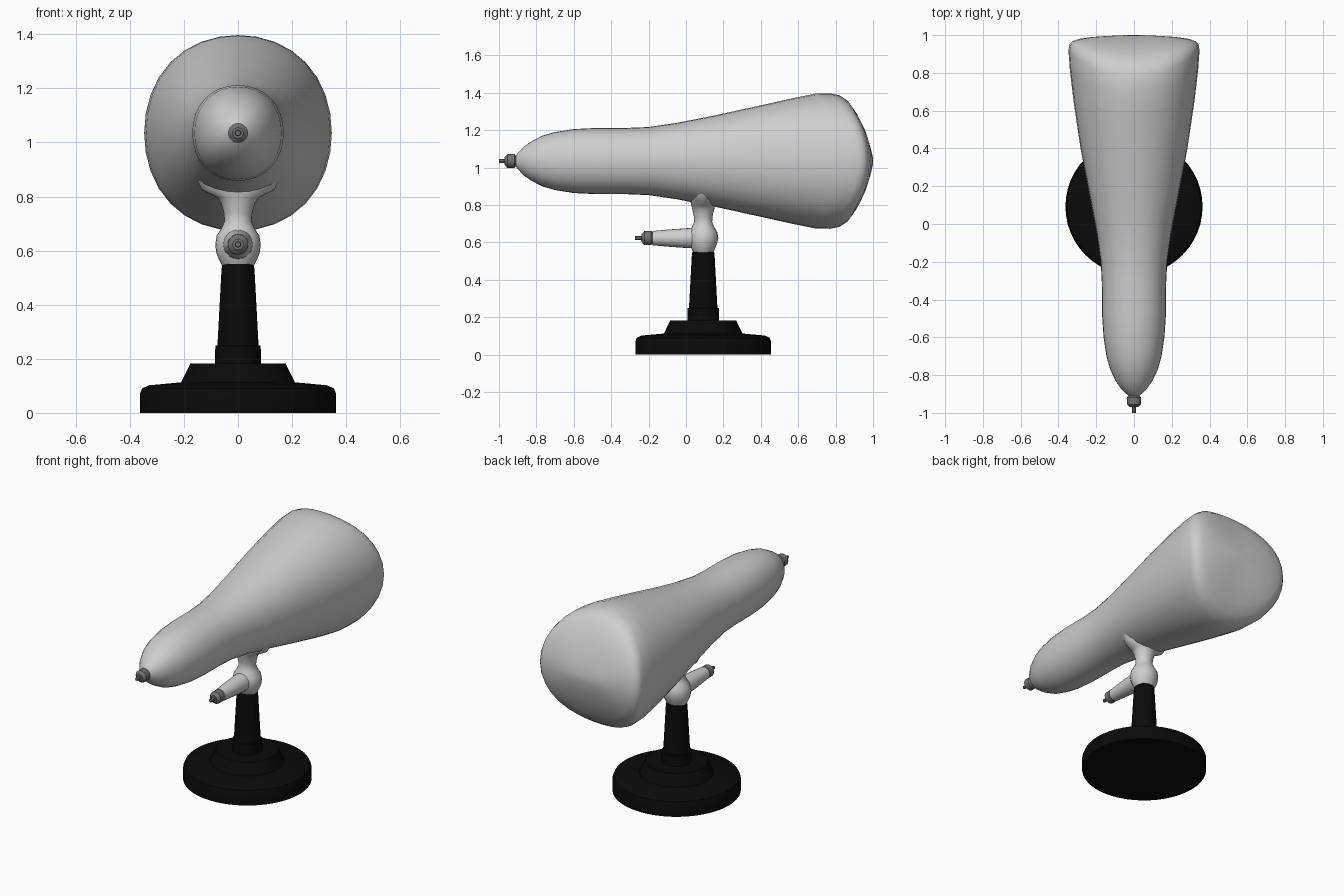
import bpy, bmesh, math

if "Cube" in bpy.data.objects:
    bpy.data.objects.remove(bpy.data.objects["Cube"])

CY = 0.092   # stand axis position in y
CZ = 1.035   # body axis height
HZ = 0.623   # ball joint height


def material(name, r, g, b):
    m = bpy.data.materials.new(name)
    m.diffuse_color = (r, g, b, 1)
    m.use_nodes = True
    m.node_tree.nodes["Principled BSDF"].inputs["Base Color"].default_value = m.diffuse_color
    return m


GREY = material("light grey", 0.62, 0.62, 0.62)
DARK = material("mid grey", 0.17, 0.17, 0.17)
BLACK = material("black", 0.003, 0.003, 0.003)


def loft(name, rings, mat, angle=35):
    """Skin a list of point rings and close both ends."""
    bm = bmesh.new()
    vr = [[bm.verts.new(p) for p in ring] for ring in rings]
    n = len(vr[0])
    for a, b in zip(vr, vr[1:]):
        for i in range(n):
            j = (i + 1) % n
            bm.faces.new((a[i], a[j], b[j], b[i]))
    bm.faces.new(vr[0])
    bm.faces.new(vr[-1])
    bmesh.ops.recalc_face_normals(bm, faces=bm.faces)
    me = bpy.data.meshes.new(name)
    bm.to_mesh(me)
    bm.free()
    for p in me.polygons:
        p.use_smooth = True
    me.set_sharp_from_angle(angle=math.radians(angle))
    me.materials.append(mat)
    ob = bpy.data.objects.new(name, me)
    bpy.context.collection.objects.link(ob)
    return ob


def angles(n):
    return [2 * math.pi * i / n for i in range(n)]


def upright(name, prof, mat, n=32, angle=35):
    """Profile of (z, rx, ry) about the stand axis."""
    return loft(name, [[(rx * math.cos(t), CY + ry * math.sin(t), z) for t in angles(n)]
                       for z, rx, ry in prof], mat, angle)


def forward(name, prof, z, mat, n=20, angle=35):
    """Profile of (y, r) about a horizontal axis at height z."""
    return loft(name, [[(r * math.cos(t), y, z + r * math.sin(t)) for t in angles(n)]
                       for y, r in prof], mat, angle)


# Weighted base and column
base = [(0, .363), (.07, .363), (.09, .355), (.102, .33), (.113, .21), (.183, .176)]
upright("base", [(z, r, r) for z, r in base], BLACK, 48)
column = [(.15, .085), (.248, .084), (.25, .076), (.53, .061), (.55, .058)]
upright("column", [(z, r, r) for z, r in column], BLACK)

# Ball joint and neck flaring into the body
neck = [(.54, .056, .05), (.56, .067, .06), (.59, .08, .073), (.623, .084, .081),
        (.655, .079, .075), (.685, .06, .058), (.71, .05, .048), (.74, .053, .05),
        (.775, .063, .058), (.797, .078, .063), (.825, .135, .07), (.86, .15, .075)]
upright("ball_joint_neck", neck, GREY, 24, 60)

# Handle arm of the joint
forward("joint_arm", [(.08, .055), (.02, .054), (-.08, .047), (-.18, .038)], HZ, GREY)

# Body: rings of (side y, half width, top y, half height)
body = [(-.92, .015, -.92, .015), (-.90, .04, -.90, .042), (-.87, .07, -.87, .075),
        (-.83, .098, -.83, .103), (-.77, .126, -.77, .135), (-.70, .146, -.70, .155),
        (-.60, .161, -.60, .171), (-.48, .169, -.48, .177), (-.32, .17, -.32, .177),
        (-.20, .176, -.20, .182), (-.05, .197, -.05, .204), (.15, .235, .15, .243),
        (.40, .283, .40, .298), (.65, .32, .58, .338), (.82, .34, .69, .36),
        (.92, .347, .77, .362), (.95, .342, .82, .352), (.968, .325, .865, .322),
        (.98, .29, .905, .266), (.99, .22, .945, .19), (.996, .13, .975, .105),
        (1, .04, .997, .03)]


def body_ring(yh, rx, yv, rz):
    pts = []
    for t in angles(32):
        c, s = math.cos(t), math.sin(t)
        k = 1 + .02 * math.sin(2 * t) ** 2      # slightly squared section
        pts.append((k * rx * c, yh * c * c + yv * s * s, CZ + k * rz * s))
    return pts


loft("body", [body_ring(*r) for r in body], GREY, 80)

# Matching end knobs with tips on the body and the arm
for name, y, z, tip in (("body_knob", -.91, CZ, .09), ("arm_knob", -.178, HZ, .095)):
    forward(name, [(y, .03), (y - .008, .037), (y - .045, .037), (y - .06, .02)], z, DARK)
    forward(name + "_tip", [(y - .05, .012), (y - tip, .01)], z, DARK, 8)
